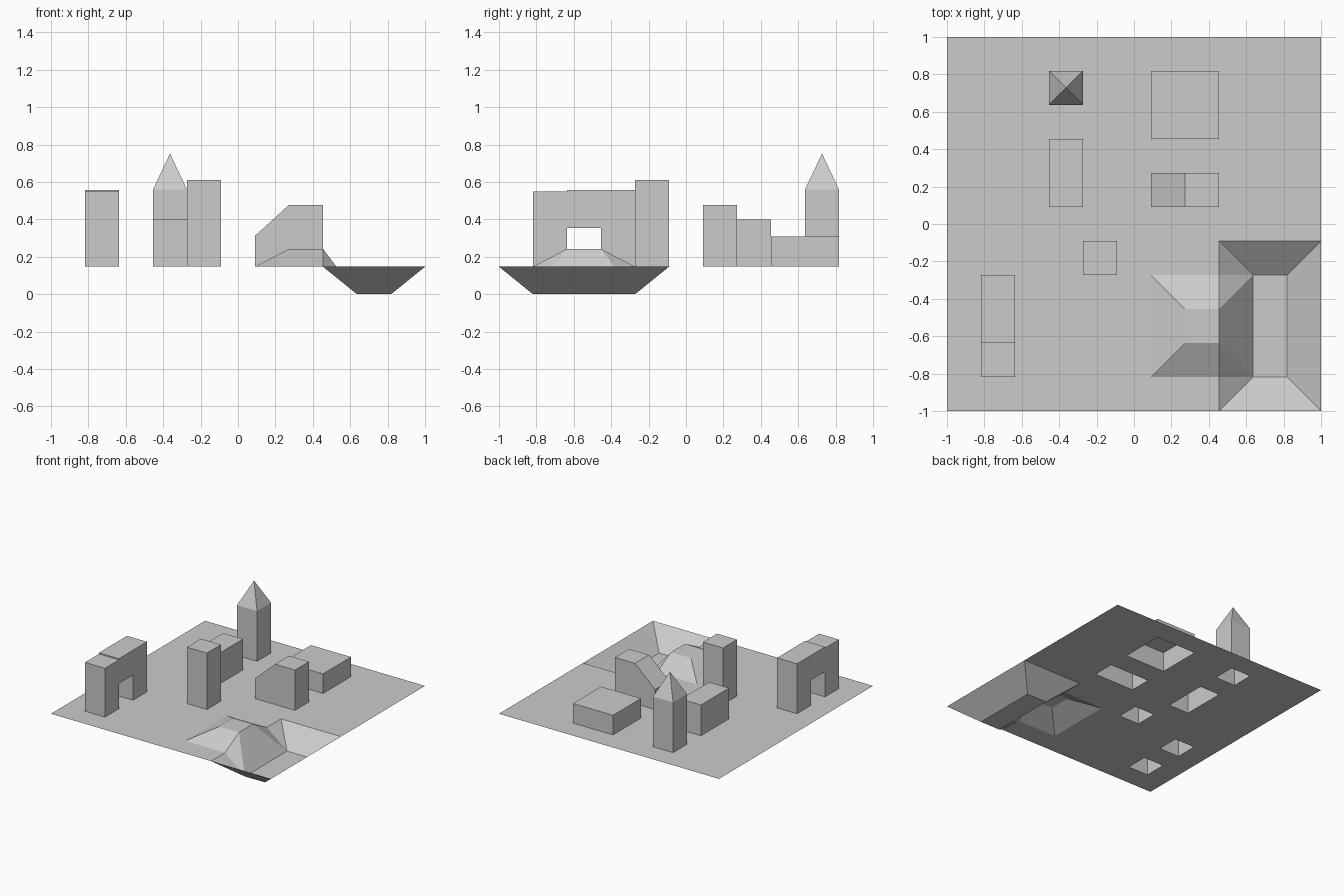
import bpy

if "Cube" in bpy.data.objects:
    bpy.data.objects.remove(bpy.data.objects["Cube"])

N = 11            # the plot is an 11 x 11 grid of cells
G = 0.147         # ground level
HILL = 0.243


def c(k):
    return -1 + 2 * k / N


def make(name, verts, faces):
    me = bpy.data.meshes.new(name)
    me.from_pydata(verts, [], faces)
    me.update()
    ob = bpy.data.objects.new(name, me)
    bpy.context.collection.objects.link(ob)
    return ob


def block(name, i0, i1, j0, j1, top, bottom=G, skip=()):
    """Open-bottomed box on grid lines; skip drops named sides."""
    v = [(c(i), c(j), z) for z in (bottom, top)
         for i, j in ((i0, j0), (i1, j0), (i1, j1), (i0, j1))]
    sides = {"front": (0, 1, 5, 4), "right": (1, 2, 6, 5), "back": (2, 3, 7, 6),
             "left": (3, 0, 4, 7), "top": (4, 5, 6, 7)}
    return make(name, v, [f for k, f in sides.items() if k not in skip])


# Ground sheet with hill, pit and openings under the buildings
def height(i, j):
    if i in (7, 8) and j in (2, 3):
        return HILL
    if i in (9, 10) and 1 <= j <= 4:
        return 0.0
    return G


openings = {(3, 9), (3, 6), (3, 7), (6, 6), (7, 6), (4, 4), (1, 1), (1, 3)}
openings |= {(i, j) for i in (6, 7) for j in (8, 9)}
verts = [(c(i), c(j), height(i, j)) for j in range(N + 1) for i in range(N + 1)]
faces = []
for j in range(N):
    for i in range(N):
        if (i, j) in openings:
            continue
        a = j * (N + 1) + i
        q = (a, a + 1, a + N + 2, a + N + 1)
        z = [verts[k][2] for k in q]
        if abs(z[0] + z[2] - z[1] - z[3]) < 1e-6:
            faces.append(q)
        elif abs(z[0] - z[2]) > abs(z[1] - z[3]):   # split along the steep diagonal
            faces += [(q[0], q[1], q[2]), (q[0], q[2], q[3])]
        else:
            faces += [(q[0], q[1], q[3]), (q[1], q[2], q[3])]
make("ground", verts, faces)

# Plain box buildings
block("low_building", 6, 8, 8, 10, 0.308)
block("long_building", 3, 4, 6, 8, 0.40)
block("tall_building", 4, 5, 4, 5, 0.611)

# Tower with pyramid roof
block("tower", 3, 4, 9, 10, 0.56, skip=("top",))
roof = [(c(i), c(j), 0.56) for i, j in ((3, 9), (4, 9), (4, 10), (3, 10))]
make("tower_roof", roof + [(c(3.5), c(9.5), 0.752)],
     [(k, (k + 1) % 4, 4) for k in range(4)])

# Building with a sloping roof half: profile run along y
profile = [(6, G), (8, G), (8, 0.478), (7, 0.478), (6, 0.312)]
n = len(profile)
make("sloped_building", [(c(x), c(y), z) for y in (6, 7) for x, z in profile],
     [tuple(range(n)), tuple(reversed(range(n, 2 * n)))] +
     [(k, k + n, (k + 1) % n + n, (k + 1) % n) for k in range(1, n)])

# Arch: two legs and a bridge
block("arch_front_leg", 1, 2, 1, 2, 0.548)
block("arch_back_leg", 1, 2, 3, 4, 0.558)
block("arch_bridge", 1, 2, 2, 3, 0.558, bottom=0.354, skip=("back",))
make("arch_underside", [(c(i), c(j), 0.354) for i, j in ((1, 2), (1, 3), (2, 3), (2, 2))],
     [(0, 1, 2, 3)])
